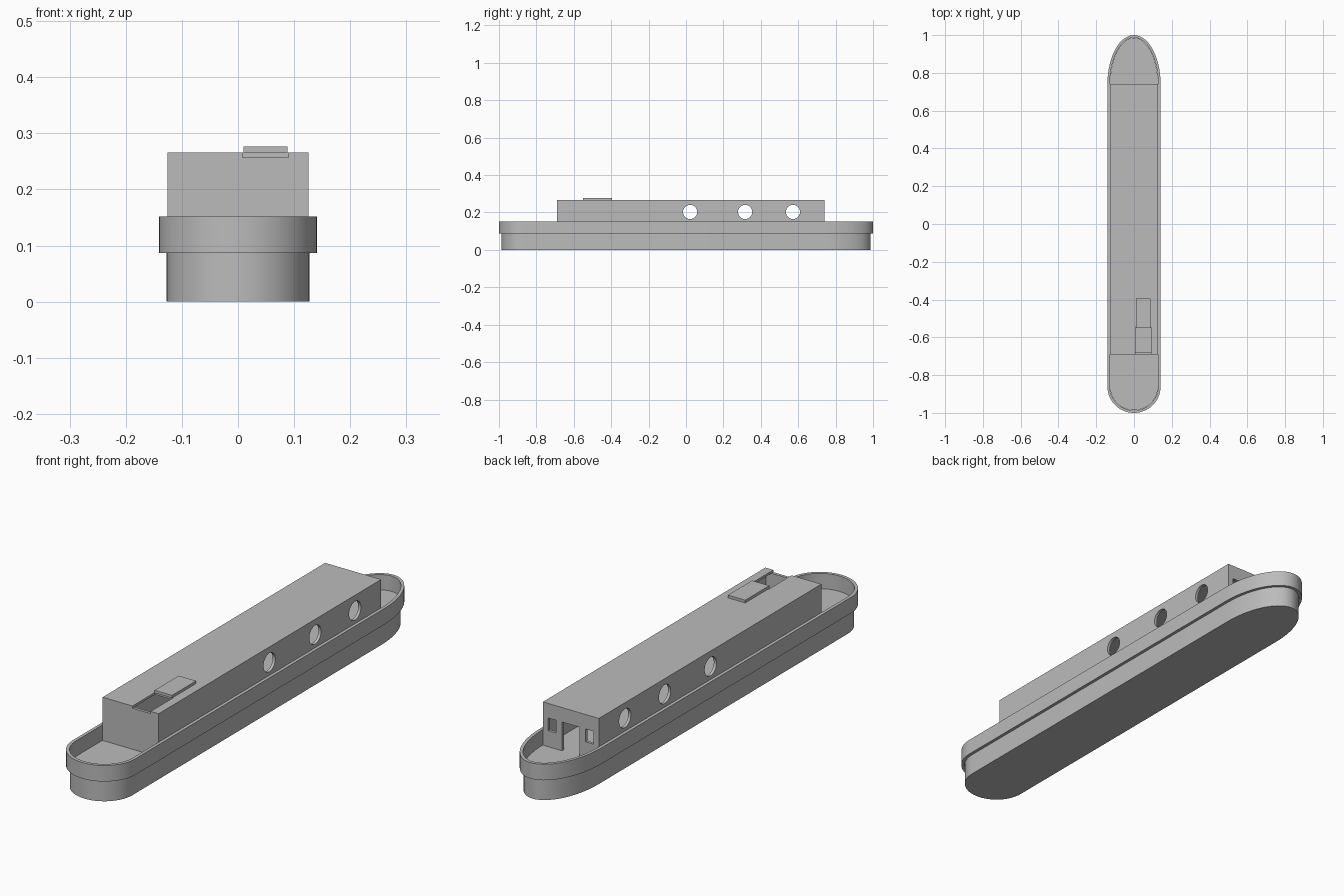
import bpy, bmesh, math
from mathutils import Matrix, Vector

cube = bpy.data.objects.get("Cube")
if cube:
    bpy.data.objects.remove(cube, do_unlink=True)

# One plain grey paint for the whole boat
grey = bpy.data.materials.new("light grey")
grey.use_nodes = True
COLOUR = (0.5, 0.5, 0.5, 1)
grey.diffuse_color = COLOUR
grey.node_tree.nodes["Principled BSDF"].inputs["Base Color"].default_value = COLOUR


def finish(name, bm, smooth=False):
    bmesh.ops.recalc_face_normals(bm, faces=bm.faces)
    mesh = bpy.data.meshes.new(name)
    bm.to_mesh(mesh)
    bm.free()
    mesh.materials.append(grey)
    ob = bpy.data.objects.new(name, mesh)
    bpy.context.scene.collection.objects.link(ob)
    if smooth:
        bpy.ops.object.select_all(action="DESELECT")
        ob.select_set(True)
        bpy.context.view_layer.objects.active = ob
        bpy.ops.object.shade_smooth_by_angle(angle=math.radians(35))
    return ob


def prism(name, outline, z0, z1, smooth=False):
    bm = bmesh.new()
    face = bm.faces.new([bm.verts.new((x, y, z0)) for x, y in outline])
    up = bmesh.ops.extrude_face_region(bm, geom=[face], use_keep_orig=True)
    verts = [v for v in up["geom"] if isinstance(v, bmesh.types.BMVert)]
    bmesh.ops.translate(bm, verts=verts, vec=(0, 0, z1 - z0))
    return finish(name, bm, smooth)


def box(name, x0, x1, y0, y1, z0, z1):
    return prism(name, [(x0, y0), (x1, y0), (x1, y1), (x0, y1)], z0, z1)


def boat_outline(inset, steps=28):
    """Long elliptical bow at +y, round stern at -y."""
    half = 0.141 - inset
    pts = []
    for start, centre, length in ((0, 0.74, 0.26), (math.pi, -0.86, 0.14)):
        for i in range(steps + 1):
            a = start + math.pi * i / steps
            pts.append((half * math.cos(a), centre + (length - inset) * math.sin(a)))
    return pts


def ring(name, outer, inner, z0, z1):
    bm = bmesh.new()
    loops = [[bm.verts.new((x, y, z)) for x, y in pts]
             for pts, z in ((outer, z0), (outer, z1), (inner, z1), (inner, z0))]
    n = len(outer)
    for k in range(4):
        a, b = loops[k], loops[(k + 1) % 4]
        for i in range(n):
            j = (i + 1) % n
            bm.faces.new((a[i], a[j], b[j], b[i]))
    return finish(name, bm, smooth=True)


def cut(target, cutter):
    mod = target.modifiers.new("cut", "BOOLEAN")
    mod.operation, mod.solver, mod.object = "DIFFERENCE", "EXACT", cutter
    bpy.context.view_layer.update()
    graph = bpy.context.evaluated_depsgraph_get()
    mesh = bpy.data.meshes.new_from_object(target.evaluated_get(graph))
    target.modifiers.clear()
    target.data = mesh
    bpy.data.objects.remove(cutter, do_unlink=True)


# Hull, its top forming the deck, with the wider bulwark around it
DECK, RIM, WALL_TOP, ROOF_TOP = 0.09, 0.152, 0.257, 0.266
prism("hull", boat_outline(0.014), 0, DECK, smooth=True)
ring("bulwark", boat_outline(0), boat_outline(0.013), 0.087, RIM)

# Hollow cabin walls
W, STERN, BOW, T = 0.126, -0.69, 0.74, 0.012
walls = box("cabin_walls", -W, W, STERN, BOW, DECK, WALL_TOP)
cut(walls, box("cutter", -W + T, W - T, STERN + T, BOW - T, DECK - 0.1, WALL_TOP + 0.1))

# Doorway and two windows in the bow end wall
cut(walls, box("cutter", -0.04, 0.04, BOW - 0.05, BOW + 0.05, DECK - 0.05, 0.207))
for x in (-0.102, 0.066):
    cut(walls, box("cutter", x, x + 0.036, BOW - 0.05, BOW + 0.05, 0.155, 0.207))

# Round portholes through both sides
for y in (0.022, 0.316, 0.572):
    bm = bmesh.new()
    bmesh.ops.create_cone(bm, cap_ends=True, segments=32, radius1=0.038,
                          radius2=0.038, depth=0.5,
                          matrix=Matrix.Translation(Vector((0, y, 0.203)))
                          @ Matrix.Rotation(math.pi / 2, 4, "Y"))
    cut(walls, finish("cutter", bm))

# Roof slab notched at the stern for the companionway, and its sliding hatch
N0, N1, NY = 0.008, 0.09, -0.545
prism("cabin_roof", [(-W, STERN), (N0, STERN), (N0, NY), (N1, NY),
                     (N1, STERN), (W, STERN), (W, BOW), (-W, BOW)], WALL_TOP, ROOF_TOP)
box("sliding_hatch", 0.01, 0.088, -0.55, -0.395, ROOF_TOP, 0.277)
